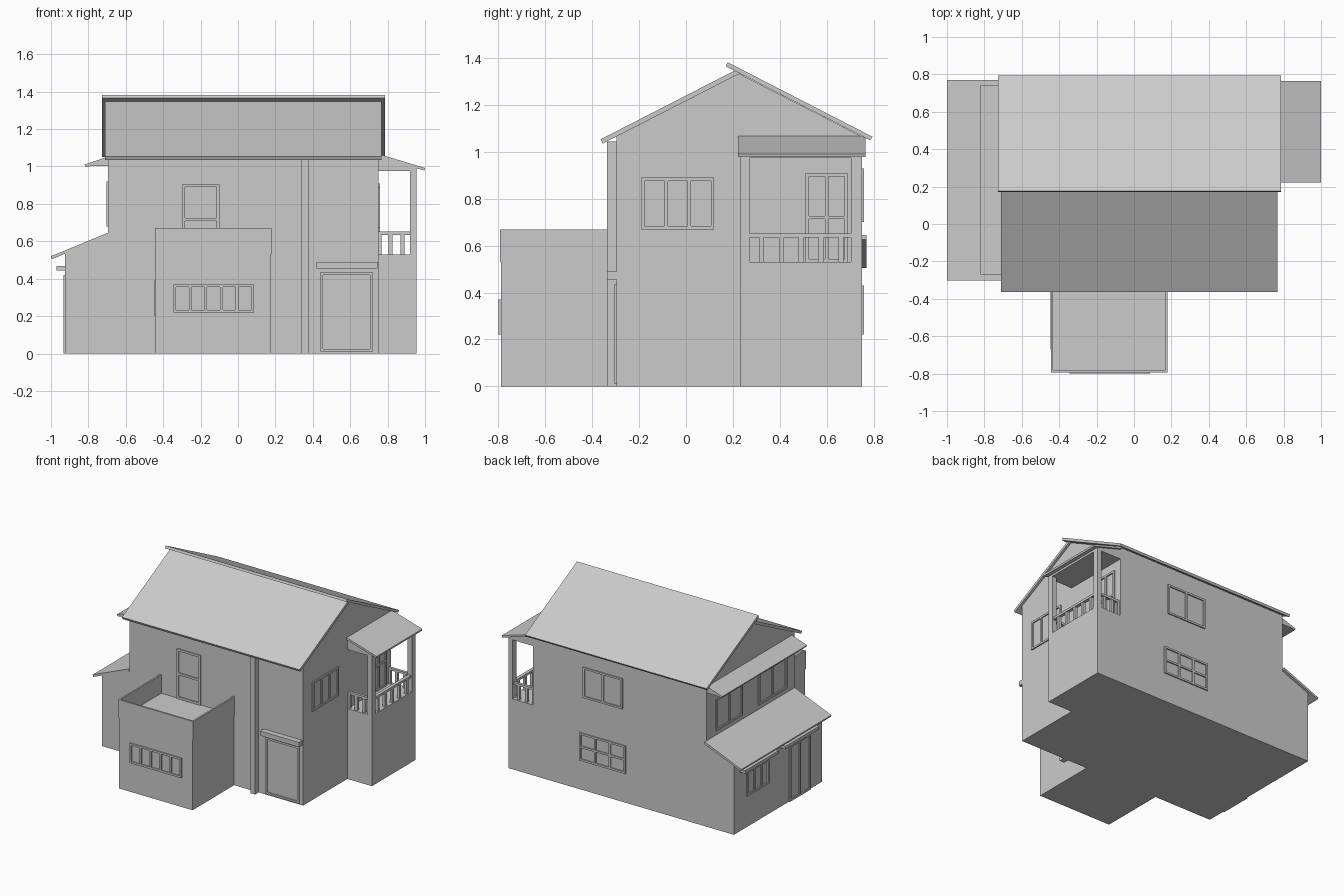
import bpy, bmesh

cube = bpy.data.objects.get("Cube")
if cube:
    bpy.data.objects.remove(cube, do_unlink=True)

grey = bpy.data.materials.new("plain grey")
grey.use_nodes = True
grey.diffuse_color = (0.6, 0.6, 0.6, 1)
grey.node_tree.nodes["Principled BSDF"].inputs["Base Color"].default_value = (0.6, 0.6, 0.6, 1)


def finish(name, bm):
    bmesh.ops.recalc_face_normals(bm, faces=bm.faces)
    mesh = bpy.data.meshes.new(name)
    bm.to_mesh(mesh)
    bm.free()
    mesh.materials.append(grey)
    obj = bpy.data.objects.new(name, mesh)
    bpy.context.collection.objects.link(obj)
    return obj


def add_box(bm, x, y, z):
    verts = bmesh.ops.create_cube(bm, size=1)["verts"]
    for v in verts:
        v.co = [r[0] if c < 0 else r[1] for c, r in zip(v.co, (x, y, z))]


def boxes(name, *ranges):
    bm = bmesh.new()
    for x, y, z in ranges:
        add_box(bm, x, y, z)
    return finish(name, bm)


def prism(name, axis, span, profile):
    """Extrude a profile of (horizontal, z) points along x or y."""
    bm = bmesh.new()
    place = (lambda p, a: (a, p[0], p[1])) if axis == "x" else (lambda p, a: (p[0], a, p[1]))
    face = bm.faces.new([bm.verts.new(place(p, span[0])) for p in profile])
    moved = bmesh.ops.extrude_face_region(bm, geom=[face])["geom"]
    for v in moved:
        if isinstance(v, bmesh.types.BMVert):
            v.co["xy".index(axis)] = span[1]
    return finish(name, bm)


def window(name, side, wall, u, z, cols=2, rows=1, frame=0.014, depth=0.009):
    """Frame and glazing bars standing on a wall that faces side (+x, -x, +y, -y)."""
    out = depth if side[0] == "+" else -depth
    normal = sorted((wall - out * 0.5, wall + out))
    bm = bmesh.new()

    def bar(u_range, z_range):
        pair = (normal, u_range) if side[1] == "x" else (u_range, normal)
        add_box(bm, *pair, z_range)

    for i in range(cols + 1):
        a = u[0] + (u[1] - u[0] - frame) * i / cols
        bar((a, a + frame), z)
    for j in range(rows + 1):
        a = z[0] + (z[1] - z[0] - frame) * j / rows
        bar(u, (a, a + frame))
    return finish(name, bm)


# Walls
FRONT, BACK, LEFT, RIGHT = -0.296, 0.75, 0.75, -0.695
prism("main_house", "x", (RIGHT, LEFT),
      [(FRONT, 0), (BACK, 0), (BACK, 1.066), (0.215, 1.34), (FRONT, 1.07)])
prism("side_wing", "y", (FRONT, BACK),
      [(-0.925, 0), (RIGHT, 0), (RIGHT, 0.63), (-0.925, 0.54)])
boxes("porch_base", ((LEFT, 0.955), (0.23, BACK), (0, 0.53)))
boxes("front_room", ((-0.44, 0.175), (-0.79, FRONT), (0, 0.53)))

# Roofs
prism("front_roof", "x", (-0.712, 0.768),
      [(-0.364, 1.054), (0.225, 1.356), (0.23, 1.335), (-0.355, 1.036)])
prism("back_roof", "x", (-0.727, 0.785),
      [(0.177, 1.383), (0.795, 1.065), (0.785, 1.05), (0.17, 1.365)])
prism("wing_roof", "y", (-0.302, 0.77),
      [(-1.0, 0.52), (RIGHT, 0.646), (RIGHT, 0.627), (-0.995, 0.505)])
prism("upper_canopy", "y", (-0.27, 0.742),
      [(-0.82, 1.01), (RIGHT, 1.053), (RIGHT, 1.003), (-0.78, 1.003), (-0.815, 0.998)])
prism("porch_roof", "y", (0.222, 0.765),
      [(LEFT, 1.067), (1.0, 0.992), (0.997, 0.978), (LEFT, 1.05)])
prism("porch_ceiling", "y", (0.23, BACK),
      [(LEFT, 0.975), (0.955, 0.975), (0.955, 0.996), (LEFT, 1.055)])

# Balcony parapet over the front room
boxes("balcony_parapet",
      ((-0.444, 0.18), (-0.793, -0.78), (0.53, 0.67)),
      ((-0.444, -0.432), (-0.78, FRONT), (0.53, 0.67)),
      ((0.168, 0.18), (-0.78, FRONT), (0.53, 0.67)))

# Porch posts and railings
for label, y in (("front", (0.23, 0.27)), ("back", (0.705, BACK))):
    boxes(label + "_porch_post", ((0.92, 0.955), y, (0.53, 0.98)))
side_rail = [((0.925, 0.95), (0.27, 0.705), (0.635, 0.652))]
for i in range(5):
    y = 0.322 + i * 0.085
    side_rail.append(((0.928, 0.948), (y - 0.011, y + 0.011), (0.53, 0.635)))
boxes("porch_side_railing", *side_rail)
for label, y in (("front", 0.24), ("back", 0.72)):
    rail = [((LEFT, 0.92), (y, y + 0.02), (0.635, 0.652))]
    for x in (0.755, 0.815, 0.88):
        rail.append(((x - 0.011, x + 0.011), (y, y + 0.018), (0.53, 0.635)))
    boxes(f"{label}_porch_railing", *rail)

# Downpipe and canopies over openings
boxes("downpipe", ((0.34, 0.38), (-0.338, FRONT), (0, 1.045)))
boxes("front_door_canopy", ((0.42, 0.745), (-0.338, FRONT), (0.455, 0.49)))
for label, y in (("wing_window", (0.28, 0.68)), ("wing_door", (-0.2, 0.2))):
    boxes(label + "_canopy", ((-0.97, -0.925), y, (0.445, 0.468)))

# Windows
window("front_room_window", "-y", -0.79, (-0.345, 0.085), (0.22, 0.37), cols=5)
window("front_room_side_window", "-x", -0.44, (-0.67, -0.36), (0.2, 0.39), cols=3, depth=0.006)
window("back_upper_window", "+y", BACK, (0.0, 0.33), (0.7, 0.93))
window("back_lower_window", "+y", BACK, (-0.025, 0.36), (0.22, 0.43), cols=3, rows=2)
window("left_window", "+x", LEFT, (-0.19, 0.12), (0.67, 0.89), cols=3)
window("wing_window", "-x", -0.925, (0.34, 0.6), (0.235, 0.42), cols=3)
for label, y in (("back", (0.325, 0.64)), ("front", (-0.2, 0.135))):
    window("right_upper_window_" + label, "-x", RIGHT, y, (0.68, 0.92))

# Doors
window("front_door", "-y", FRONT, (0.44, 0.72), (0.01, 0.435), cols=1)
window("balcony_door", "-y", FRONT, (-0.3, -0.1), (0.53, 0.905), cols=1, rows=2, frame=0.016)
window("wing_door", "-x", -0.925, (-0.155, 0.095), (0.0, 0.42))
window("porch_door", "+x", LEFT, (0.51, 0.69), (0.53, 0.91), rows=2)
